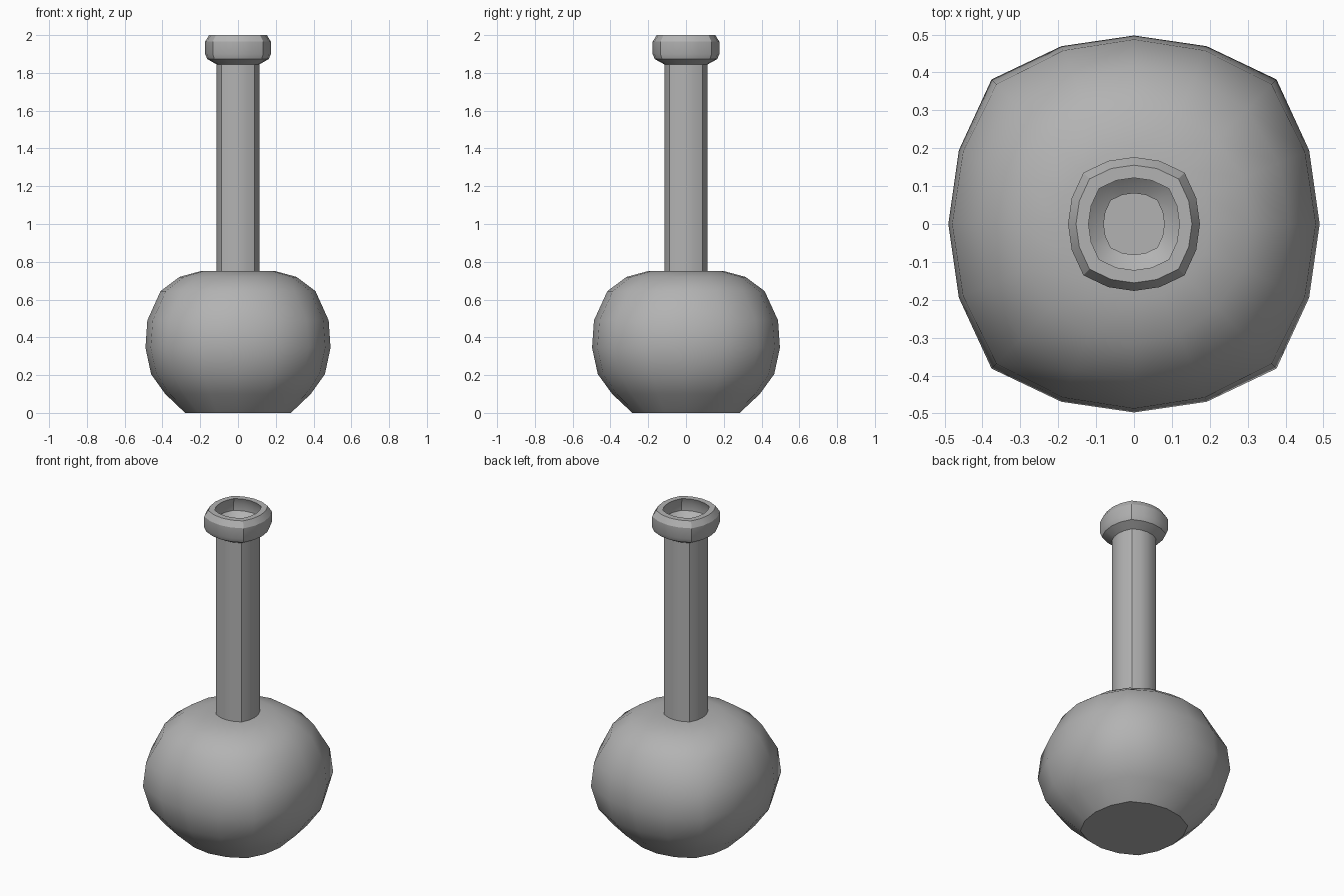
import bpy, bmesh, math

if "Cube" in bpy.data.objects:
    bpy.data.objects.remove(bpy.data.objects["Cube"])

SIDES = 16
Y_STRETCH = 1.015

# Mid-dark grey shared by every part
grey = bpy.data.materials.new("dark_grey")
grey.diffuse_color = (0.45, 0.45, 0.45, 1)
grey.use_nodes = True
grey.node_tree.nodes["Principled BSDF"].inputs["Base Color"].default_value = grey.diffuse_color


def loft(name, rings, smooth_angle, cap_start=True, cap_end=True):
    """Skin a stack of rounded-square rings given as (radius, z, corner bulge)."""
    bm = bmesh.new()
    loops = []
    for r, z, k in rings:
        loop = []
        for i in range(SIDES):
            a = 2 * math.pi * i / SIDES
            rr = r * (1 + k * math.sin(2 * a) ** 4)
            loop.append(bm.verts.new((rr * math.cos(a), rr * math.sin(a) * Y_STRETCH, z)))
        loops.append(loop)
    for lo, hi in zip(loops, loops[1:]):
        for i in range(SIDES):
            j = (i + 1) % SIDES
            bm.faces.new((lo[i], lo[j], hi[j], hi[i]))
    if cap_start:
        bm.faces.new(loops[0][::-1])
    if cap_end:
        bm.faces.new(loops[-1])
    mesh = bpy.data.meshes.new(name)
    bm.to_mesh(mesh)
    bm.free()
    mesh.materials.append(grey)
    obj = bpy.data.objects.new(name, mesh)
    bpy.context.collection.objects.link(obj)
    bpy.ops.object.select_all(action='DESELECT')
    obj.select_set(True)
    bpy.context.view_layer.objects.active = obj
    bpy.ops.object.shade_smooth_by_angle(angle=math.radians(smooth_angle))
    return obj


# Flat base disc, kept separate so its rim stays crisp
BASE = (0.28, 0.0, 0.06)
loft("base", [BASE], 30, cap_end=False)

# Round bulb; the corners bulge most around the middle
loft("bulb", [
    BASE, (0.385, 0.10, 0.05), (0.46, 0.205, 0.065),
    (0.49, 0.345, 0.085), (0.48, 0.49, 0.07), (0.41, 0.645, 0.03),
    (0.31, 0.72, 0.0), (0.20, 0.75, 0.0), (0.10, 0.752, 0.0),
], 60, cap_start=False)

# Straight neck, flared lip, undercut inside the lip and hollow throat
K = 0.085
loft("neck_and_lip", [
    (0.113, 0.74, K), (0.113, 1.845, K), (0.163, 1.873, K), (0.174, 1.90, K),
    (0.174, 1.965, K), (0.153, 2.0, K), (0.120, 2.0, K),
    (0.136, 1.96, K), (0.136, 1.92, K), (0.118, 1.90, K),
    (0.080, 1.875, K), (0.080, 0.80, K),
], 30, cap_start=False)
